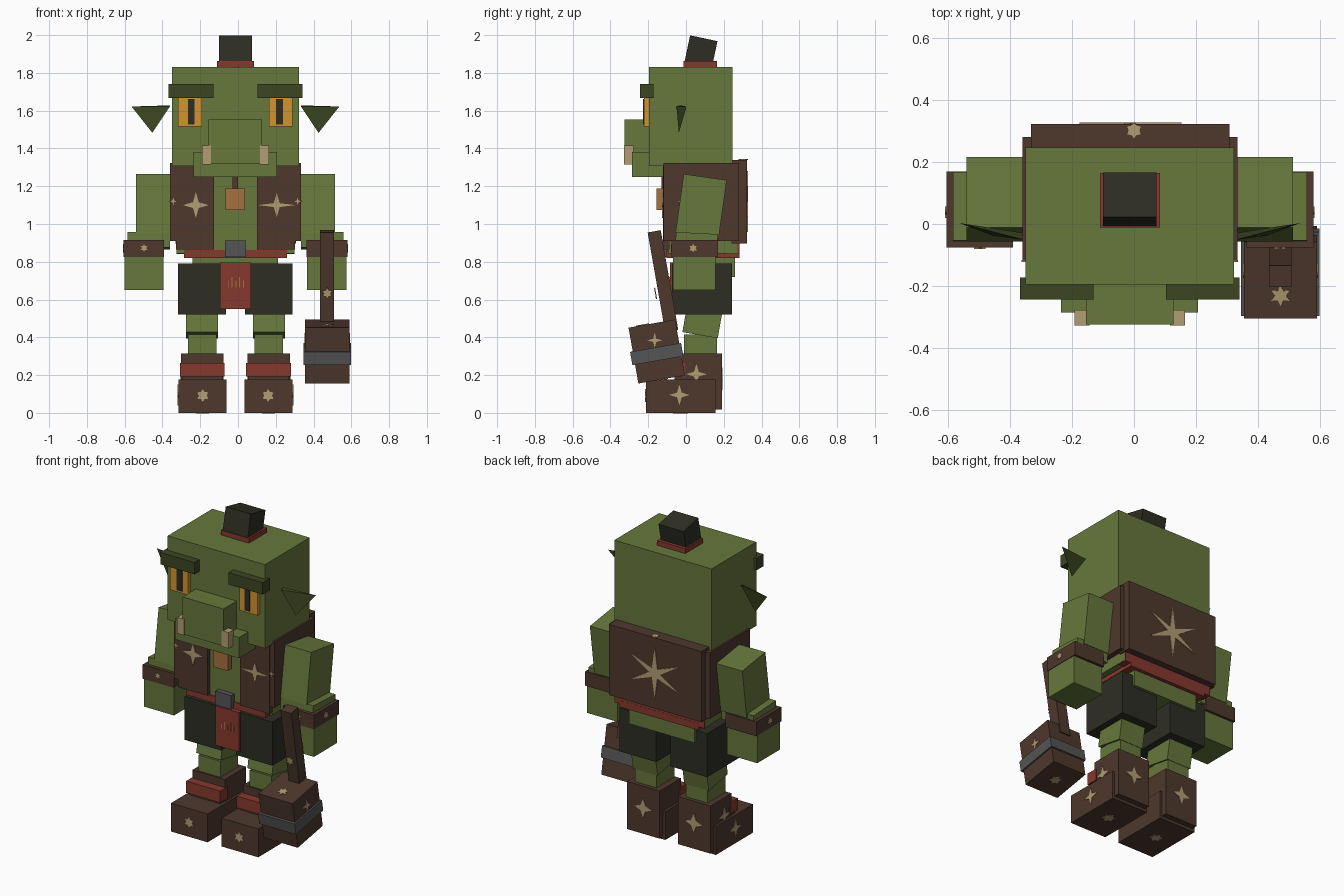
import bpy, bmesh, math
from mathutils import Vector, Matrix

if "Cube" in bpy.data.objects:
    bpy.data.objects.remove(bpy.data.objects["Cube"])

CX = -0.0135  # symmetry axis of the body


def mat(name, r, g, b):
    m = bpy.data.materials.new(name)
    m.diffuse_color = (r, g, b, 1)
    m.use_nodes = True
    m.node_tree.nodes["Principled BSDF"].inputs["Base Color"].default_value = m.diffuse_color
    return m


GREEN = mat("green skin", 0.135, 0.185, 0.045)
DARK = mat("dark green", 0.045, 0.06, 0.016)
BROWN = mat("brown leather", 0.077, 0.040, 0.026)
BLACK = mat("black cloth", 0.027, 0.027, 0.018)
RED = mat("red cloth", 0.238, 0.040, 0.027)
TAN = mat("tan bone", 0.45, 0.34, 0.17)
AMBER = mat("amber eye", 0.64, 0.30, 0.03)
ORANGE = mat("orange wood", 0.376, 0.165, 0.05)
GREY = mat("grey metal", 0.088, 0.09, 0.088)


def finish(name, bm, m):
    bmesh.ops.recalc_face_normals(bm, faces=bm.faces)
    me = bpy.data.meshes.new(name)
    bm.to_mesh(me)
    bm.free()
    me.materials.append(m)
    ob = bpy.data.objects.new(name, me)
    bpy.context.collection.objects.link(ob)
    return ob


def box(name, x, y, z, m, tilt=0):
    """Box from (min, max) ranges, tilted about x around its centre."""
    c = Vector([sum(r) / 2 for r in (x, y, z)])
    s = [abs(r[1] - r[0]) for r in (x, y, z)]
    bm = bmesh.new()
    bmesh.ops.create_cube(bm, size=1)
    bm.transform(Matrix.Translation(c) @ Matrix.Rotation(math.radians(tilt), 4, 'X')
                 @ Matrix.Diagonal((*s, 1)))
    return finish(name, bm, m)


def pair(name, inner, outer, y, z, m, tilt=0):
    """Two mirrored boxes, distances measured from the body axis."""
    for side, s in (("right", -1), ("left", 1)):
        box(f"{side}_{name}", (CX + s * inner, CX + s * outer), y, z, m, tilt)


def star(name, loc, normal, r, points=4, inner=0.32, squash=1.0):
    """Thin star-shaped stud plate facing along normal."""
    n = Vector(normal).normalized()
    up = Vector((0, 0, 1)) if abs(n.z) < 0.9 else Vector((0, 1, 0))
    u = up.cross(n).normalized()
    v = n.cross(u)
    bm = bmesh.new()
    ring = []
    for i in range(points * 2):
        a = math.pi * i / points + math.pi / 2
        k = r if i % 2 == 0 else r * inner
        ring.append(bm.verts.new(Vector(loc) - n * 0.002
                                 + u * k * math.cos(a) + v * k * squash * math.sin(a)))
    face = bm.faces.new(ring)
    top = bmesh.ops.extrude_face_region(bm, geom=[face])["geom"]
    bmesh.ops.translate(bm, vec=n * 0.006,
                        verts=[g for g in top if isinstance(g, bmesh.types.BMVert)])
    return finish(name, bm, TAN)


# Head, snout and jaw
box("head", (-0.35, 0.323), (-0.195, 0.247), (1.308, 1.832), GREEN)
box("snout", (-0.155, 0.127), (-0.325, -0.18), (1.32, 1.552), GREEN)
box("jaw", (-0.235, 0.207), (-0.285, -0.08), (1.25, 1.38), GREEN)
pair("tusk", 0.13, 0.178, (-0.327, -0.277), (1.315, 1.415), TAN)

# Eyes and brows
pair("eye", 0.178, 0.303, (-0.222, -0.18), (1.515, 1.675), AMBER)
pair("pupil", 0.216, 0.252, (-0.227, -0.219), (1.527, 1.662), BLACK)
pair("brow", 0.117, 0.354, (-0.243, -0.172), (1.668, 1.742), DARK)

# Ears: thin pointed wedges
for side, s in (("right", -1), ("left", 1)):
    bm = bmesh.new()
    pts = [(0.347, -0.05, 1.622), (0.347, -0.028, 1.628),
           (0.55, 0.003, 1.622), (0.44, -0.038, 1.483)]
    vs = [bm.verts.new((CX + s * x, y, z)) for x, y, z in pts]
    for tri in ((0, 1, 2), (0, 2, 3), (0, 1, 3), (1, 2, 3)):
        bm.faces.new([vs[i] for i in tri])
    finish(f"{side}_ear", bm, DARK)

# Topknot with hair band
box("hair_band", (-0.11, 0.084), (-0.012, 0.164), (1.828, 1.862), RED)
box("topknot", (-0.1, 0.073), (0.005, 0.153), (1.838, 1.985), BLACK, -12)

# Torso, vest and back plate
box("torso", (-0.326, 0.3), (-0.095, 0.272), (0.845, 1.306), GREEN)
pair("vest_front", 0.113, 0.316, (-0.122, -0.085), (0.865, 1.31), BROWN)
pair("vest_side", 0.31, 0.347, (-0.118, 0.28), (0.91, 1.322), BROWN)
box("back_plate", (-0.332, 0.308), (0.24, 0.323), (0.898, 1.34), BROWN)

# Pendant on its cord
box("pendant_cord", (-0.03, 0.001), (-0.13, -0.09), (1.17, 1.26), BROWN)
box("pendant", (-0.066, 0.038), (-0.155, -0.118), (1.075, 1.187), ORANGE)

# Belt, buckle, hips and shorts
box("belt", (-0.285, 0.26), (-0.102, 0.283), (0.82, 0.862), RED)
box("belt_back", (-0.325, 0.298), (0.22, 0.282), (0.84, 0.905), RED)
box("buckle", (-0.068, 0.042), (-0.128, -0.08), (0.825, 0.912), GREY)
box("hips", (-0.24, 0.213), (-0.06, 0.26), (0.72, 0.835), GREEN)
pair("shorts_leg", 0.05, 0.303, (-0.074, 0.243), (0.52, 0.792), BLACK)
box("loincloth", (-0.095, 0.068), (-0.086, -0.06), (0.55, 0.797), RED)
for i in range(5):
    x = -0.054 + i * 0.02
    box(f"loincloth_stitch_{i}", (x, x + 0.005), (-0.089, -0.084),
        (0.665, 0.70 + 0.02 * (i % 2)), ORANGE)

# Arms with cuffs
pair("upper_arm", 0.343, 0.527, (-0.035, 0.195), (0.935, 1.25), GREEN, -8)
pair("forearm", 0.346, 0.571, (-0.055, 0.165), (0.87, 0.952), GREEN, -3)
pair("hand", 0.38, 0.588, (-0.07, 0.155), (0.65, 0.86), GREEN)
pair("cuff", 0.377, 0.592, (-0.076, 0.17), (0.825, 0.914), BROWN)

# Legs and boots
pair("thigh", 0.092, 0.262, (-0.005, 0.185), (0.41, 0.59), GREEN, -10)
pair("shin", 0.101, 0.252, (-0.01, 0.165), (0.25, 0.415), GREEN)
pair("boot_shaft", 0.063, 0.288, (-0.02, 0.19), (0.018, 0.315), BROWN)
pair("boot_foot", 0.048, 0.302, (-0.212, 0.155), (0, 0.177), BROWN)
pair("boot_strap", 0.057, 0.293, (-0.075, -0.003), (0.192, 0.265), RED)
pair("boot_tongue", 0.068, 0.283, (-0.06, -0.01), (0.17, 0.195), BROWN)

# Hammer held in the left hand
box("hammer_handle", (0.435, 0.509), (-0.157, -0.087), (0.43, 0.965), BROWN, 10)
box("hammer_head", (0.355, 0.59), (-0.28, -0.03), (0.175, 0.475), BROWN, 10)
box("hammer_band", (0.346, 0.599), (-0.292, -0.018), (0.276, 0.347), GREY, 10)

# Star studs on the vest and back plate
star("vest_star_right", (-0.223, -0.122, 1.1), (0, -1, 0), 0.068)
star("vest_star_left", (0.205, -0.122, 1.1), (0, -1, 0), 0.1, 4, 0.22, 0.65)
star("back_star", (-0.012, 0.323, 1.12), (0, 1, 0), 0.19, 6, 0.2, 0.85)
star("back_top_stud", (0, 0.302, 1.34), (0, 0, 1), 0.025, 6, 0.7)

# Mirrored studs on vest sides, cuffs and boots
for side, s in (("right", -1), ("left", 1)):
    def at(d, y, z):
        return (CX + s * d, y, z)
    star(f"{side}_vest_side_stud", at(0.347, 0.0, 1.12), (s, 0, 0), 0.04)
    star(f"{side}_vest_edge_stud", at(0.329, -0.118, 1.12), (0, -1, 0), 0.02)
    star(f"{side}_cuff_front_stud", at(0.484, -0.076, 0.873), (0, -1, 0), 0.022, 6, 0.5)
    star(f"{side}_cuff_side_stud", at(0.592, 0.038, 0.872), (s, 0, 0), 0.022, 6, 0.6)
    star(f"{side}_toe_stud", at(0.173, -0.212, 0.092), (0, -1, 0), 0.034, 6, 0.6)
    star(f"{side}_foot_side_stud", at(0.302, -0.035, 0.095), (s, 0, 0), 0.055)
    star(f"{side}_shaft_side_stud", at(0.288, 0.055, 0.205), (s, 0, 0), 0.055)
    star(f"{side}_heel_stud", at(0.175, 0.19, 0.18), (0, 1, 0), 0.06, 4, 0.4)
    star(f"{side}_sole_stud", at(0.175, -0.03, 0.002), (0, 0, -1), 0.04, 6, 0.6)

# Studs on the hammer, following its tilt
rot = Matrix.Rotation(math.radians(10), 3, 'X')
c = Vector((0.4725, -0.155, 0.325))
front, top = rot @ Vector((0, -1, 0)), rot @ Vector((0, 0, 1))
star("hammer_handle_stud", Vector((0.4725, -0.122, 0.64)) + front * 0.039, front, 0.03, 6, 0.6)
star("hammer_top_stud", c + top * 0.15 + front * 0.05, top, 0.035, 6, 0.5)
star("hammer_bottom_stud", c - top * 0.15, -top, 0.035, 6, 0.6)
for s in (-1, 1):
    star("hammer_side_stud", c + Vector((s * 0.1175, 0, 0)) + top * 0.06, (s, 0, 0), 0.04, 4, 0.3)
